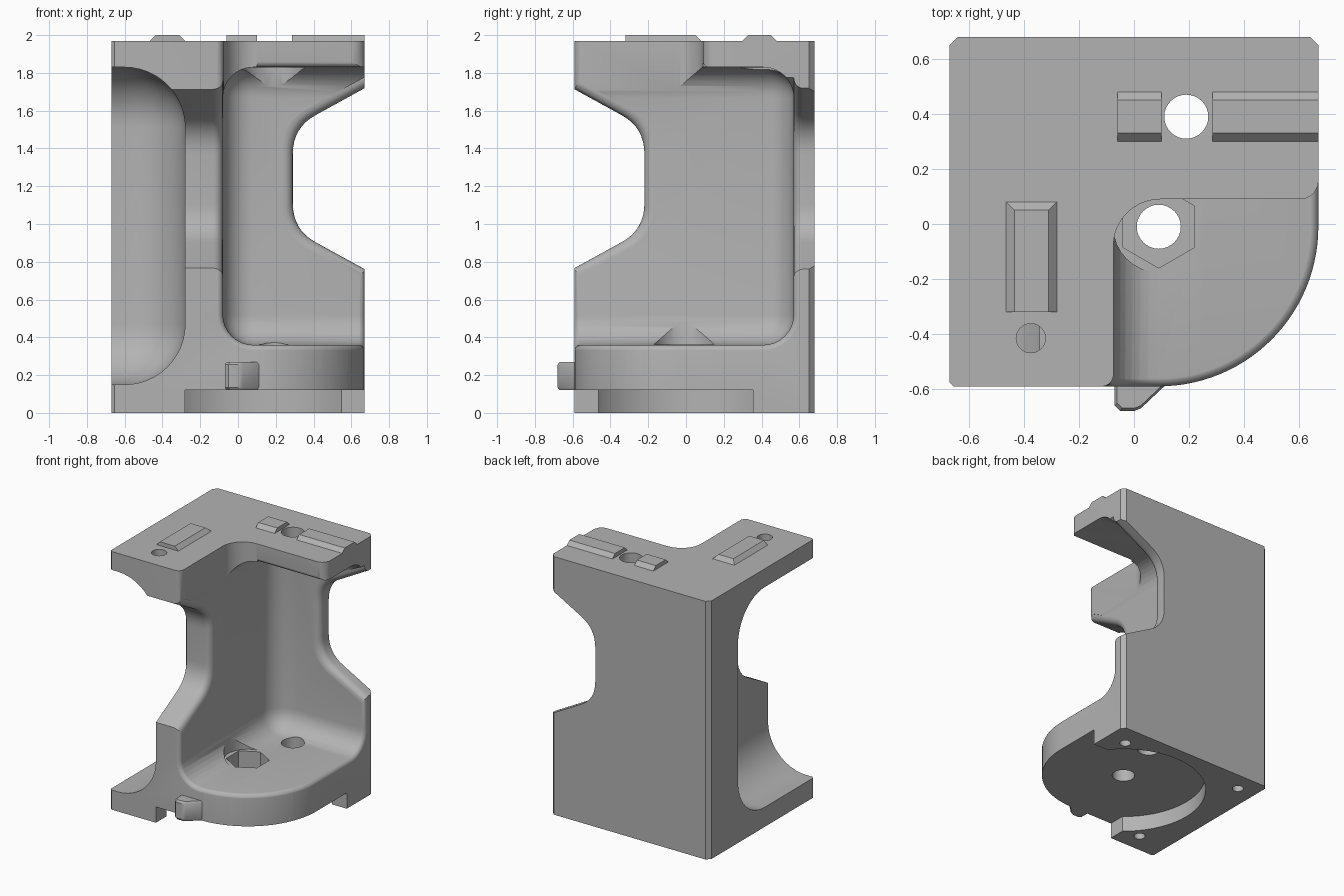
import bpy, bmesh, math
from mathutils import Vector as V

if "Cube" in bpy.data.objects:
    bpy.data.objects.remove(bpy.data.objects["Cube"])

grey = bpy.data.materials.new("plain_grey")
grey.use_nodes = True
grey.diffuse_color = (0.45, 0.45, 0.45, 1)
grey.node_tree.nodes["Principled BSDF"].inputs["Base Color"].default_value = (0.45, 0.45, 0.45, 1)


def finish(name, bm):
    bmesh.ops.recalc_face_normals(bm, faces=bm.faces)
    mesh = bpy.data.meshes.new(name)
    bm.to_mesh(mesh)
    bm.free()
    mesh.materials.append(grey)
    ob = bpy.data.objects.new(name, mesh)
    bpy.context.collection.objects.link(ob)
    return ob


def loft(name, rings):
    """Closed solid through matching rings of points."""
    bm = bmesh.new()
    rows = [[bm.verts.new(p) for p in ring] for ring in rings]
    n = len(rows[0])
    for a, b in zip(rows, rows[1:]):
        for i in range(n):
            j = (i + 1) % n
            bm.faces.new((a[i], a[j], b[j], b[i]))
    bm.faces.new(rows[0])
    bm.faces.new(rows[-1])
    return finish(name, bm)


def box(name, lo, hi, radius=0, segments=8):
    lo, hi = V(lo), V(hi)
    bm = bmesh.new()
    bmesh.ops.create_cube(bm, size=1)
    for v in bm.verts:
        v.co = (lo + hi) / 2 + v.co * (hi - lo)
    if radius:
        bmesh.ops.bevel(bm, geom=bm.edges[:], offset=radius, segments=segments,
                        profile=0.5, affect='EDGES')
    return finish(name, bm)


def cylinder(name, x, y, z0, z1, r, sides=32, turn=0.0):
    ring = [(x + r * math.cos(turn + math.tau * i / sides),
             y + r * math.sin(turn + math.tau * i / sides)) for i in range(sides)]
    return loft(name, [[(a, b, z) for a, b in ring] for z in (z0, z1)])


def round_edge(name, path, r):
    """Cutter that rounds an edge; path holds point, outward and void directions."""
    section = [(-r + r * math.sin(a), -r + r * math.cos(a))
               for a in (math.pi / 2 * i / 5 for i in range(6))]
    section += [(0.03, -r), (0.03, 0.03), (-r, 0.03)]
    rings = [[V(p) + V(n) * (u + 0.001) + V(m) * (v + 0.001) for u, v in section]
             for p, n, m in path]
    return loft(name, rings)


def cut(body, cutter):
    mod = body.modifiers.new("cut", 'BOOLEAN')
    mod.operation, mod.solver, mod.object = 'DIFFERENCE', 'EXACT', cutter
    bpy.context.view_layer.objects.active = body
    bpy.ops.object.modifier_apply(modifier=mod.name)
    bpy.data.objects.remove(cutter)


CX, CY, R = 0.09, -0.01, 0.58
FLOOR, CEIL, WALL_X, WALL_Y, FIL = 0.36, 1.83, -0.08, 0.57, 0.16
TOP, RIGHT, FRONT, BACK = 1.97, 0.67, -0.59, 0.68

# Column with one large rounded front corner
arc = [-math.pi / 2 + math.pi / 2 * i / 28 for i in range(29)]
outline = [(CX + R * math.cos(a), CY + R * math.sin(a)) for a in arc]
outline += [(RIGHT, BACK - 0.03), (RIGHT - 0.03, BACK), (-RIGHT + 0.03, BACK),
            (-RIGHT, BACK - 0.03), (-RIGHT, FRONT + 0.015), (-RIGHT + 0.015, FRONT)]
body = loft("bracket_body", [[(x, y, z) for x, y in outline] for z in (0, TOP)])

# Main pocket, open top notch and side pocket
cut(body, box("pocket", (WALL_X, -1.5, FLOOR), (1.5, WALL_Y, CEIL), FIL))
notch = [(WALL_X + 0.005, -1.5), (1.5, -1.5), (1.5, 0.09)]
notch += [(0.095 - 0.17 * math.sin(a), -0.08 + 0.17 * math.cos(a))
          for a in (math.pi / 2 * i / 10 for i in range(11))]
cut(body, loft("notch", [[(x, y, z) for x, y in notch] for z in (1.0, 2.5)]))
cut(body, box("side_pocket", (-1.6, -1.6, 0.15), (-0.28, 0.33, CEIL), 0.32, 12))


# Waisted scoops through both walls, flared on the pocket side
def scoop_profile(d):
    def corner(s):
        c = V((-d, s * (0.27 + 0.6 * d)))
        a = c + V((0, -s * 0.14))
        b = c + V((0.12, s * 0.066))
        pts = [a * (1 - t) ** 2 + c * 2 * t * (1 - t) + b * t * t
               for t in (i / 8 for i in range(9))]
        return pts
    far = 0.66 + 1.15 * d
    return [V((0.71, -far))] + corner(-1)[::-1] + corner(1) + [V((0.71, far))]


def scoop(name, wall, inward, outer, place):
    r = 0.05
    steps = [(outer, 0)]
    for i in range(7):
        a = math.pi / 2 * i / 6
        steps.append((wall - inward * r * (1 - math.sin(a)), r * (1 - math.cos(a))))
    steps.append((wall + inward * 0.06, r))
    return loft(name, [[place(p.x, 1.24 + p.y, w) for p in scoop_profile(d)]
                       for w, d in steps])


cut(body, scoop("back_scoop", WALL_Y, -1, 1.0, lambda u, z, w: (0.29 + u, w, z)))
cut(body, scoop("side_scoop", WALL_X, 1, -0.5, lambda u, z, w: (w, -0.22 - u, z)))

# Round seat under the base, leaving three feet
cut(body, cylinder("seat", CX, CY, -0.2, 0.12, 0.585, 64))
cut(body, box("front_relief", (-0.28, -1, -0.2), (1, -0.3, 0.12)))
cut(body, box("right_relief", (0.3, -1, -0.2), (1, 0.355, 0.12)))

# Bolt holes, nut socket, clearances and blind foot holes
cut(body, cylinder("centre_clearance", CX, CY, FLOOR + 0.002, 0.6, 0.165))
cut(body, cylinder("rear_clearance", 0.19, 0.39, 1.6, CEIL - 0.002, 0.17))
cut(body, cylinder("nut_socket", CX, CY, 0.22, 0.5, 0.15, 6, math.pi / 2))
cut(body, cylinder("centre_hole", CX, CY, -0.2, 0.5, 0.08))
cut(body, cylinder("rear_hole", 0.19, 0.39, -0.2, 2.2, 0.08))
cut(body, cylinder("top_pin_hole", -0.375, -0.415, 1.7, 2.2, 0.053))
for x, y in ((0.51, 0.51), (-0.52, 0.53), (-0.42, -0.44)):
    cut(body, cylinder("foot_hole", x, y, -0.1, 0.1, 0.04, 20))

# Rounded rim: down the side wall, round the floor, up the back wall
turns = [math.pi / 2 * i / 8 for i in range(9)]
rim = [((WALL_X, FRONT, 0.85), (0, -1, 0), (1, 0, 0))]
for a in turns:
    m = V((math.cos(a), 0, math.sin(a)))
    rim.append((V((WALL_X + FIL, FRONT, FLOOR + FIL)) - m * FIL, (0, -1, 0), m))
for a in arc:
    n = V((math.cos(a), math.sin(a), 0))
    rim.append((V((CX, CY, FLOOR)) + n * R, n, (0, 0, 1)))
for a in turns:
    m = V((0, -math.sin(a), math.cos(a)))
    rim.append((V((RIGHT, WALL_Y - FIL, FLOOR + FIL)) - m * FIL, (1, 0, 0), m))
rim.append(((RIGHT, WALL_Y, 0.85), (1, 0, 0), (0, -1, 0)))
cut(body, round_edge("rim", rim, 0.035))

# Rounded edges of the top plate
cut(body, round_edge("plate_underside", [((x, 0.09, CEIL), (0, -1, 0), (0, 0, -1))
                                         for x in (0.1, 0.8)], 0.035))
cut(body, round_edge("plate_corner", [((RIGHT, 0.09, z), (1, 0, 0), (0, -1, 0))
                                      for z in (1.75, 2.1)], 0.07))
cut(body, round_edge("arm_corner", [((WALL_X + 0.005, FRONT, z), (0, -1, 0), (1, 0, 0))
                                    for z in (1.6, 2.1)], 0.045))


# Raised locating bars with sloped sides
def bar(name, x0, x1, y0, y1, left=0.0, right=0.0, front=0.0, back=0.0):
    def ring(z, k):
        a, b, c, d = x0 + left * k, x1 - right * k, y0 + front * k, y1 - back * k
        return [(a, c, z), (b, c, z), (b, d, z), (a, d, z)]
    return loft(name, [ring(TOP - 0.01, 0), ring(TOP, 0), ring(2.0, 1)])


parts = [body,
         bar("side_bar", -0.465, -0.28, -0.32, 0.08, left=0.03, right=0.03, back=0.03),
         bar("short_rear_bar", -0.06, 0.1, 0.3, 0.48, front=0.03, back=0.03),
         bar("long_rear_bar", 0.285, RIGHT, 0.3, 0.48, front=0.03, back=0.03)]

# Front pointer tab
tab_outline = [(-0.07, -0.57), (-0.07, -0.66), (-0.05, -0.68), (0.0, -0.68),
               (0.025, -0.67), (0.11, -0.59), (0.11, -0.57)]
tab_layers = [(0.12, 0.9), (0.135, 1), (0.255, 1), (0.27, 0.9)]
parts.append(loft("front_tab", [[(0.02 + (x - 0.02) * k, -0.57 + (y + 0.57) * k, z)
                                 for x, y in tab_outline] for z, k in tab_layers]))

# Smooth shading with sharp edges kept
bpy.ops.object.select_all(action='DESELECT')
for ob in parts:
    ob.select_set(True)
bpy.context.view_layer.objects.active = body
bpy.ops.object.shade_smooth_by_angle(angle=math.radians(30))
